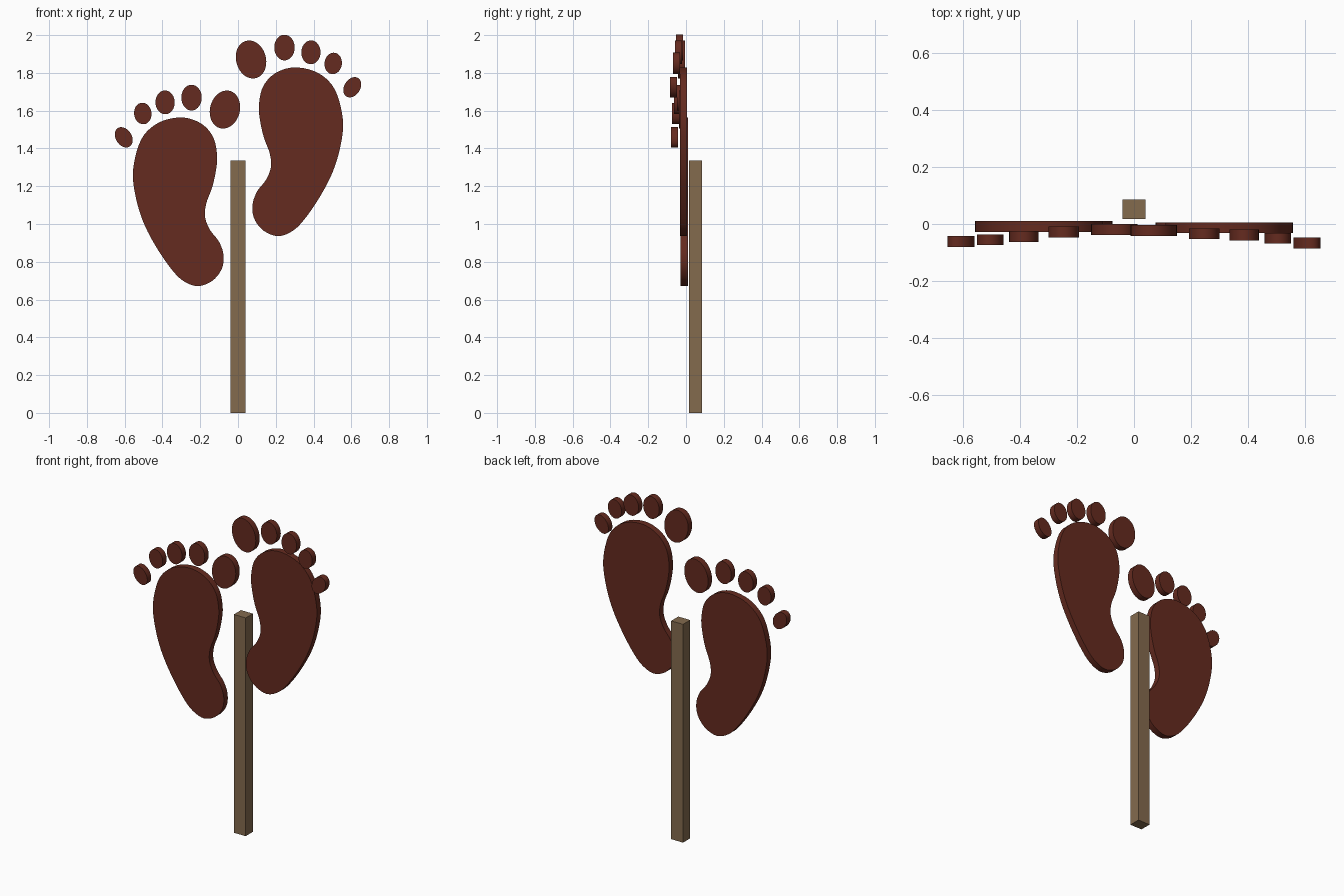
import bpy, bmesh, math
from mathutils import Vector

if "Cube" in bpy.data.objects:
    bpy.data.objects.remove(bpy.data.objects["Cube"])

THICK = 0.038
DROP = 0.265          # the left foot hangs lower than the right one


def material(name, color):
    m = bpy.data.materials.new(name)
    m.diffuse_color = color
    m.use_nodes = True
    m.node_tree.nodes["Principled BSDF"].inputs["Base Color"].default_value = m.diffuse_color
    return m


BROWN = material("dark_red_brown", (0.13, 0.024, 0.014, 1))
WOOD = material("wood", (0.23, 0.145, 0.076, 1))


def smooth_loop(pts, steps=5):
    """Closed Catmull-Rom curve through the points."""
    pts = [Vector(p) for p in pts]
    n, out = len(pts), []
    for i in range(n):
        a, b, c, d = (pts[(i + k) % n] for k in (-1, 0, 1, 2))
        for s in range(steps):
            t = s / steps
            out.append(0.5 * (2 * b + (c - a) * t + (2 * a - 5 * b + 4 * c - d) * t * t
                              + (3 * b - a - 3 * c + d) * t ** 3))
    return out


def ellipse(cx, cz, rx, rz, tilt, n=40):
    c, s = math.cos(math.radians(tilt)), math.sin(math.radians(tilt))
    out = []
    for i in range(n):
        a = 2 * math.pi * i / n
        u, v = rx * math.cos(a), rz * math.sin(a)
        out.append((cx + u * c - v * s, cz + u * s + v * c))
    return out


def slab(name, outline, y_front, thick, mat, side=1, dz=0):
    """Flat plate with the given x-z outline, optionally mirrored and lowered."""
    bm = bmesh.new()
    face = bm.faces.new([bm.verts.new((side * x, y_front, z + dz)) for x, z in outline])
    ext = bmesh.ops.extrude_face_region(bm, geom=[face], use_keep_orig=True)
    bmesh.ops.translate(bm, vec=(0, thick, 0),
                        verts=[g for g in ext["geom"] if isinstance(g, bmesh.types.BMVert)])
    bmesh.ops.recalc_face_normals(bm, faces=bm.faces[:])
    me = bpy.data.meshes.new(name)
    bm.to_mesh(me)
    bm.free()
    me.materials.append(mat)
    ob = bpy.data.objects.new(name, me)
    bpy.context.collection.objects.link(ob)
    bpy.ops.object.select_all(action='DESELECT')
    ob.select_set(True)
    bpy.context.view_layer.objects.active = ob
    bpy.ops.object.shade_smooth_by_angle(angle=math.radians(35))
    return ob


# sole outline of the right foot, clockwise from the top
SOLE = smooth_loop([
    (0.300, 1.829), (0.423, 1.800), (0.512, 1.713), (0.555, 1.555), (0.544, 1.420),
    (0.502, 1.277), (0.434, 1.145), (0.354, 1.028), (0.290, 0.964), (0.213, 0.936),
    (0.135, 0.965), (0.086, 1.028), (0.077, 1.102), (0.101, 1.172), (0.147, 1.232),
    (0.174, 1.300), (0.168, 1.374), (0.137, 1.458), (0.116, 1.553), (0.111, 1.633),
    (0.133, 1.728), (0.197, 1.798)])

# toe: name, centre x, centre z, radius x, radius z, tilt, front y (left foot, right foot)
TOES = [
    ("big_toe", 0.069, 1.871, 0.079, 0.102, 15, -0.038, -0.042),
    ("second_toe", 0.246, 1.934, 0.054, 0.068, 0, -0.047, -0.053),
    ("third_toe", 0.386, 1.909, 0.051, 0.063, -2, -0.063, -0.058),
    ("fourth_toe", 0.504, 1.850, 0.046, 0.057, -8, -0.074, -0.069),
    ("little_toe", 0.605, 1.724, 0.042, 0.058, -33, -0.080, -0.085)]

# both feet
for label, side, dz, sole_y in (("right", 1, 0, -0.032), ("left", -1, -DROP, -0.028)):
    slab(label + "_sole", SOLE, sole_y, THICK, BROWN, side, dz)
    for name, cx, cz, rx, rz, tilt, y_left, y_right in TOES:
        slab(f"{label}_{name}", ellipse(cx, cz, rx, rz, tilt),
             y_right if side == 1 else y_left, THICK, BROWN, side, dz)

# square post behind the feet
slab("post", [(-0.04, 0), (0.04, 0), (0.04, 1.335), (-0.04, 1.335)], 0.017, 0.069, WOOD)
